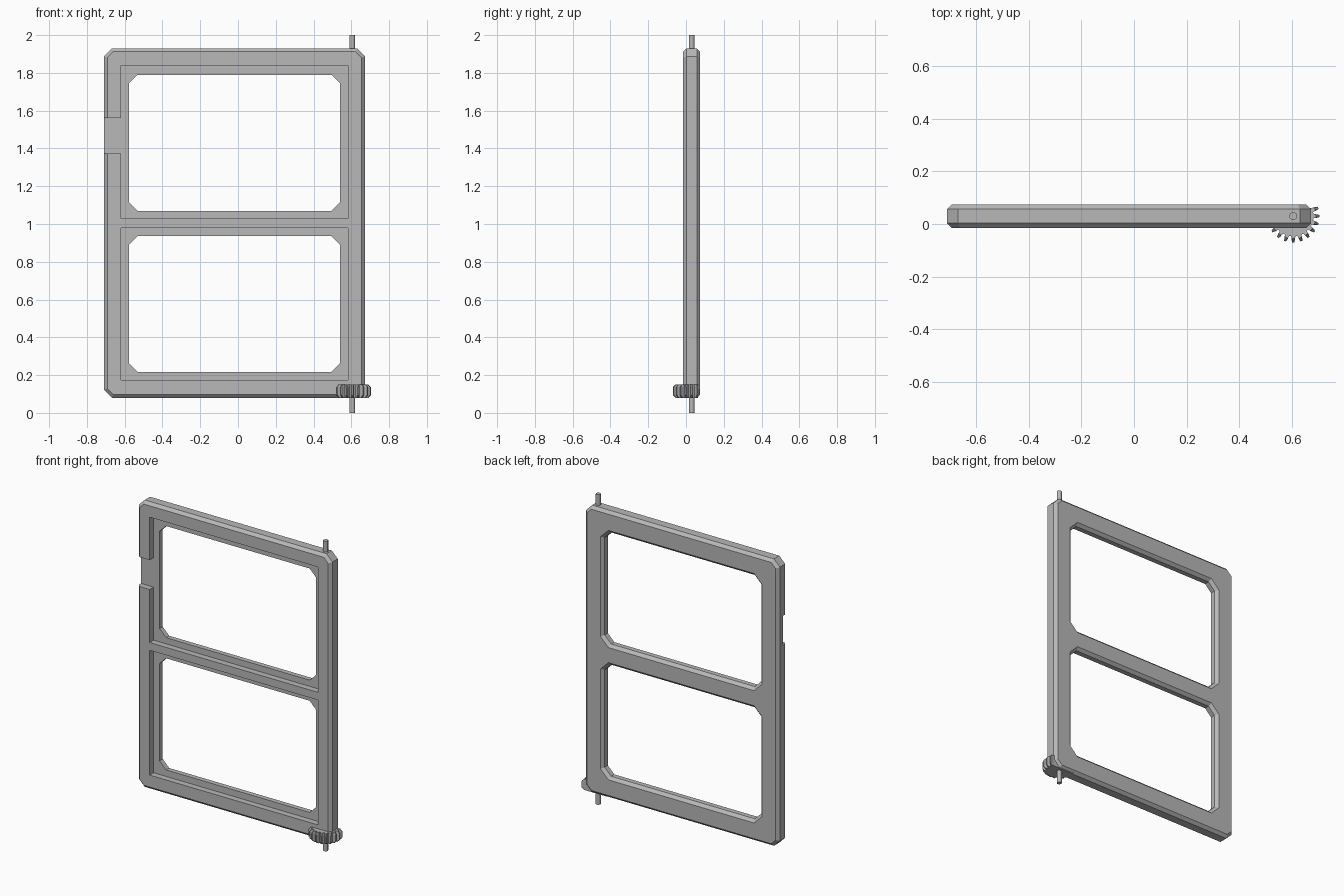
import bpy, bmesh, math

cube = bpy.data.objects.get("Cube")
if cube:
    bpy.data.objects.remove(cube, do_unlink=True)

GREY = (0.48, 0.48, 0.48, 1)
mat = bpy.data.materials.new("plain_grey")
mat.use_nodes = True
mat.diffuse_color = GREY
mat.node_tree.nodes["Principled BSDF"].inputs["Base Color"].default_value = GREY

FRONT, BACK, FLOOR = -0.015, 0.075, 0.025   # depth of faces and recess floor
CHAMFER = 0.018
PIN_X, PIN_Y = 0.605, 0.03


def loft(name, rings):
    """Solid through equal-length rings of points, capped at both ends."""
    bm = bmesh.new()
    rows = [[bm.verts.new(p) for p in ring] for ring in rings]
    n = len(rows[0])
    for a, b in zip(rows, rows[1:]):
        for i in range(n):
            j = (i + 1) % n
            bm.faces.new((a[i], a[j], b[j], b[i]))
    bm.faces.new(rows[0])
    bm.faces.new(rows[-1])
    bmesh.ops.recalc_face_normals(bm, faces=bm.faces)
    mesh = bpy.data.meshes.new(name)
    bm.to_mesh(mesh)
    bm.free()
    mesh.materials.append(mat)
    obj = bpy.data.objects.new(name, mesh)
    bpy.context.collection.objects.link(obj)
    return obj


def outline(y, x0, x1, z0, z1, corner, inset=0.0):
    """Rectangle with cut corners at depth y, offset inward by inset."""
    x0, x1, z0, z1 = x0 + inset, x1 - inset, z0 + inset, z1 - inset
    c = corner - inset * (2 - math.sqrt(2))
    return [(x, y, z) for x, z in (
        (x0 + c, z0), (x1 - c, z0), (x1, z0 + c), (x1, z1 - c),
        (x1 - c, z1), (x0 + c, z1), (x0, z1 - c), (x0, z0 + c))]


def block(name, x0, x1, y0, y1, z0, z1):
    return loft(name, [[(x0, y, z0), (x1, y, z0), (x1, y, z1), (x0, y, z1)]
                       for y in (y0, y1)])


def cut(target, cutter):
    cutter.hide_render = True
    mod = target.modifiers.new("cut", "BOOLEAN")
    mod.operation = "DIFFERENCE"
    mod.solver = "EXACT"
    mod.object = cutter
    bpy.context.view_layer.objects.active = target
    bpy.ops.object.modifier_apply(modifier=mod.name)
    bpy.data.objects.remove(cutter, do_unlink=True)


# Door frame slab with chamfered edges and cut corners
outer = (-0.71, 0.672, 0.08, 1.93, 0.042)
frame = loft("door_frame", [
    outline(FRONT, *outer, CHAMFER),
    outline(FRONT + CHAMFER, *outer),
    outline(BACK - CHAMFER, *outer),
    outline(BACK, *outer, CHAMFER)])

# Front recesses, then the openings, which flare toward the back
for z0, z1, w0, w1 in ((0.175, 0.98, 0.217, 0.937), (1.03, 1.838, 1.07, 1.79)):
    cut(frame, block("recess_cutter", -0.62, 0.582, -0.1, FLOOR, z0, z1))
    hole = (-0.577, 0.54, w0, w1, 0.046)
    cut(frame, loft("opening_cutter", [
        outline(-0.1, *hole),
        outline(BACK - CHAMFER, *hole),
        outline(BACK + 0.01, *hole, -CHAMFER - 0.01)]))

# Latch notch through the left-hand stile
cut(frame, block("notch_cutter", -0.8, -0.61, -0.1, FLOOR, 1.372, 1.562))


# Hinge pin
bpy.ops.mesh.primitive_cylinder_add(vertices=16, radius=0.015, depth=2,
                                    location=(PIN_X, PIN_Y, 1))
pin = bpy.context.object
pin.name = "hinge_pin"
pin.data.materials.append(mat)
bpy.ops.object.shade_smooth_by_angle()

# Gear sector: teeth on the front and outer side, bevelled top and bottom
ROOT, TIP, STEP = 0.077, 0.1, 18
TOOTH = ((-6, ROOT), (-4.2, 0.09), (-2.2, TIP), (2.2, TIP), (4.2, 0.09), (6, ROOT))


def gear_ring(z, limit):
    points = []
    for k in range(-11, 2):
        for offset, radius in TOOTH:
            a = math.radians(k * STEP + offset)
            r = min(radius, limit)
            points.append((PIN_X + r * math.cos(a), PIN_Y + r * math.sin(a), z))
    return points


loft("gear_sector", [gear_ring(0.08, 0.086), gear_ring(0.094, TIP),
                     gear_ring(0.136, TIP), gear_ring(0.15, 0.086)])
